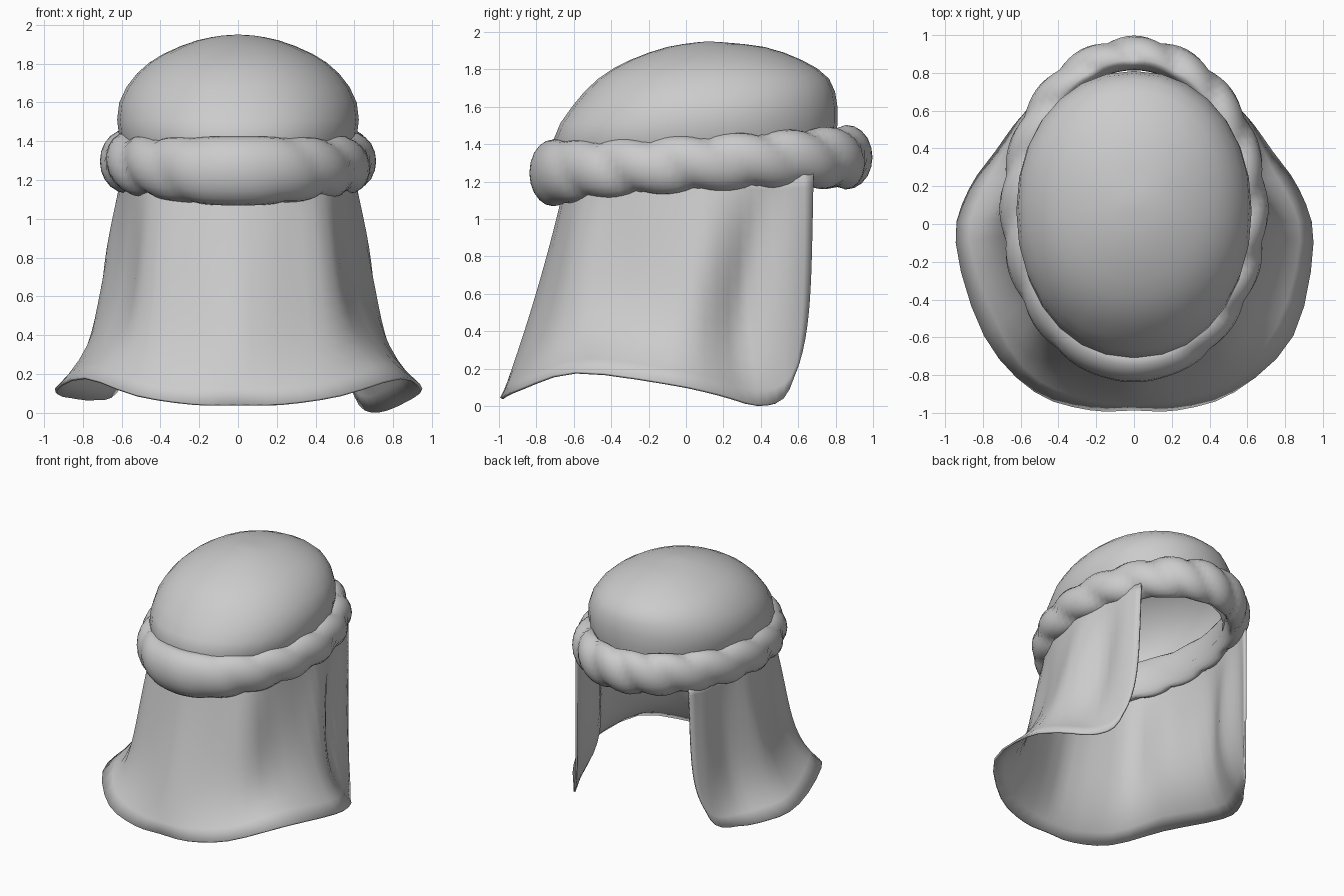
import bpy, math
from mathutils import Vector

if "Cube" in bpy.data.objects:
    bpy.data.objects.remove(bpy.data.objects["Cube"])

cloth = bpy.data.materials.new("plain grey cloth")
cloth.diffuse_color = (0.6, 0.6, 0.6, 1)
cloth.use_nodes = True
cloth.node_tree.nodes["Principled BSDF"].inputs["Base Color"].default_value = cloth.diffuse_color


def add_mesh(name, verts, faces, angle=50):
    me = bpy.data.meshes.new(name)
    me.from_pydata(verts, [], faces)
    me.materials.append(cloth)
    ob = bpy.data.objects.new(name, me)
    bpy.context.collection.objects.link(ob)
    bpy.ops.object.select_all(action='DESELECT')
    bpy.context.view_layer.objects.active = ob
    ob.select_set(True)
    bpy.ops.object.mode_set(mode='EDIT')
    bpy.ops.mesh.select_all(action='SELECT')
    bpy.ops.mesh.normals_make_consistent(inside=False)
    bpy.ops.object.mode_set(mode='OBJECT')
    bpy.ops.object.shade_smooth_by_angle(angle=math.radians(angle))
    return ob


def grid_faces(rows, cols, wrap_r=False, wrap_c=False):
    return [(r * cols + c, r * cols + (c + 1) % cols,
             (r + 1) % rows * cols + (c + 1) % cols, (r + 1) % rows * cols + c)
            for r in range(rows if wrap_r else rows - 1)
            for c in range(cols if wrap_c else cols - 1)]


def spline(pts, n):
    """Catmull-Rom resampling of a list of vectors."""
    p = [2 * pts[0] - pts[1]] + pts + [2 * pts[-1] - pts[-2]]
    out = []
    for i in range(1, len(p) - 2):
        a, b, c, d = p[i - 1:i + 3]
        for k in range(n):
            t = k / n
            out.append(0.5 * (2 * b + (c - a) * t + (2 * a - 5 * b + 4 * c - d) * t * t
                              + (3 * b - a - 3 * c + d) * t ** 3))
    return out + [pts[-1]]


def bump(x, centre, width):
    return math.exp(-((x - centre) / width) ** 2)


# Crown: stacked oval rings (z, half width, front y, back y), hollow below
rings = [(1.25, .53, -.65, .76), (1.42, .612, -.71, .80), (1.60, .612, -.61, .81),
         (1.75, .52, -.47, .765), (1.85, .385, -.30, .62), (1.92, .21, -.10, .42),
         (1.945, .08, .06, .2)]
N = 28
verts = []
for z, w, f, b in spline([Vector(r) for r in rings], 2):
    for i in range(N):
        a = 2 * math.pi * i / N
        c, s = math.cos(a), math.sin(a)
        verts.append((w * math.copysign(abs(c) ** .95, c),
                      (f + b) / 2 + (b - f) / 2 * math.copysign(abs(s) ** .95, s), z))
rows = len(verts) // N
faces = grid_faces(rows, N, wrap_c=True)
verts.append((0, .12, 1.95))
faces += [((rows - 1) * N + i, (rows - 1) * N + (i + 1) % N, rows * N) for i in range(N)]
add_mesh("crown", verts, faces)

# Headband: twisted rope around an oval, smooth at the brow, flat on the inside
M, K, TWISTS = 128, 20, 8
verts = []
for i in range(M):
    a = 2 * math.pi * i / M
    c, s = math.cos(a), math.sin(a)
    centre = Vector((.585 * c, .08 + .79 * s, 1.297 + .042 * s - .008 * s * s))
    out = Vector((c / .585, s / .79, 0)).normalized()
    front = max(0, -s) ** 4                       # 1 at the brow
    half_h = .155 + .02 * front + .015 * max(0, s) ** 3
    for k in range(K):
        p = 2 * math.pi * k / K
        cp, sp = math.cos(p), math.sin(p)
        outer = min(1, max(0, cp + .7))           # 0 on the inner side
        lobe = abs(math.cos(p + TWISTS * a)) ** .75
        r = 1.02 - .23 * (1 - front) * outer * (1 - lobe)
        thick = .125 if cp > 0 else .055
        verts.append(centre + out * (thick * r * cp) + Vector((0, 0, half_h * r * sp)))
add_mesh("rope_headband", verts, grid_faces(M, K, True, True), 60)

# Veil: half outline from brow to back edge (top x, top y, hem x, hem y, hem z)
half = [(0, -.63, 0, -.98, .04), (.18, -.61, .23, -.98, .045), (.36, -.53, .53, -.885, .09),
        (.51, -.36, .84, -.59, .18), (.58, -.05, .945, -.1, .12), (.585, .15, .87, .18, .06),
        (.57, .35, .73, .38, .005), (.54, .53, .63, .52, .04), (.50, .68, .56, .60, .22)]
right = spline([Vector(h) for h in half], 3)
columns = [(-1, u) for u in range(len(right) - 1, 0, -1)] + [(1, u) for u in range(len(right))]
R = 16
verts = []
for r in range(R):
    s = r / (R - 1)
    for side, u in columns:
        tx, ty, hx, hy, hz = right[u]
        w = u / 3
        left = side < 0
        if left:                                  # left hem is shorter and tighter
            hx -= .05 * bump(w, 3, .7)
            hz += .065 * min(1, max(0, (w - 4.5) / 1.5))
        late = min(1, w / 3)                      # sides flare only near the hem
        f = (1 - late) * (.75 * s + .25 * s * s) + late * (.3 * s + .7 * s ** 5.5)
        x, y = tx + (hx - tx) * f, ty + (hy - ty) * f
        # soft vertical folds that lean forward towards the hem
        lean = 1.1 * (s - .35)
        fold = math.sin(math.pi * s) ** .8 * (
            .04 * bump(w, 2.25, .5) - .03 * bump(w, 3.0, .4)
            + .055 * bump(w, 4.7 - lean, .6)
            - (.03 if left else .055) * bump(w, 6.1 - lean, .5)
            + .015 * bump(w, 7.2, .5))
        d = Vector((x, y, 0)).normalized() * fold
        verts.append((side * (x + d.x), y + d.y, 1.24 + (hz - 1.24) * s))
veil = add_mesh("veil", verts, grid_faces(R, len(columns)), 50)
mod = veil.modifiers.new("cloth thickness", 'SOLIDIFY')
mod.thickness = .015
mod.offset = 0
